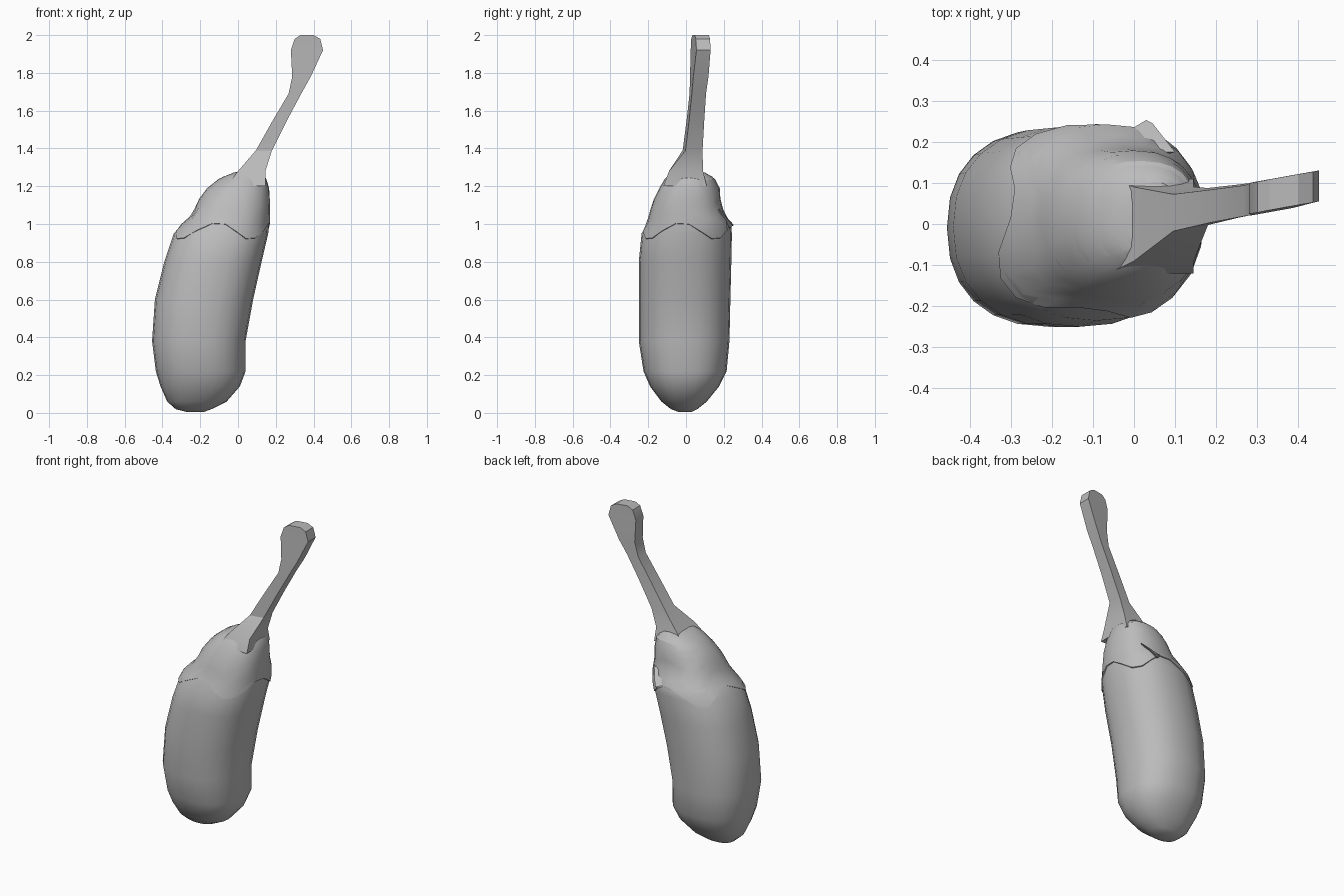
import bpy, bmesh
from math import cos, sin, pi, radians, copysign

if "Cube" in bpy.data.objects:
    bpy.data.objects.remove(bpy.data.objects["Cube"])

grey = bpy.data.materials.new("plain grey")
grey.use_nodes = True
grey.diffuse_color = (0.5, 0.5, 0.5, 1)
grey.node_tree.nodes["Principled BSDF"].inputs["Base Color"].default_value = (0.5, 0.5, 0.5, 1)

SIDES = 24

# Outline of the fruit: z, x min, x max, y min, y max
BODY = [
    (0.005, -0.27, -0.18, -0.04, 0.03),
    (0.02, -0.33, -0.14, -0.08, 0.06),
    (0.06, -0.375, -0.06, -0.13, 0.11),
    (0.14, -0.41, 0.01, -0.19, 0.175),
    (0.22, -0.435, 0.04, -0.225, 0.215),
    (0.38, -0.455, 0.04, -0.25, 0.23),
    (0.60, -0.44, 0.08, -0.25, 0.235),
    (0.80, -0.39, 0.125, -0.25, 0.24),
    (0.95, -0.34, 0.16, -0.235, 0.243),
    (1.01, -0.285, 0.163, -0.20, 0.235),
    (1.05, -0.235, 0.163, -0.19, 0.20),
    (1.12, -0.21, 0.163, -0.17, 0.177),
    (1.20, -0.15, 0.158, -0.13, 0.172),
    (1.25, -0.08, 0.14, -0.10, 0.14),
    (1.275, -0.01, 0.11, -0.07, 0.09),
]

# Stem outline: same columns; the y range is sheared along x
STEM = [
    (1.20, -0.06, 0.145, -0.12, 0.11),
    (1.28, 0.00, 0.145, -0.09, 0.09),
    (1.39, 0.095, 0.18, -0.01, 0.08),
    (1.55, 0.185, 0.26, 0.01, 0.09),
    (1.69, 0.268, 0.335, 0.025, 0.10),
    (1.78, 0.287, 0.385, 0.03, 0.11),
    (1.92, 0.28, 0.45, 0.04, 0.115),
    (1.98, 0.30, 0.435, 0.04, 0.115),
    (2.00, 0.33, 0.40, 0.04, 0.115),
]


def section(z):
    """Body outline interpolated at height z."""
    z = min(max(z, BODY[0][0]), BODY[-1][0])
    for a, b in zip(BODY, BODY[1:]):
        if z <= b[0]:
            t = (z - a[0]) / (b[0] - a[0])
            return [p + (q - p) * t for p, q in zip(a, b)]


def body_point(z, angle, grow=0.0):
    """Point on the slightly squared oval cross-section."""
    _, x0, x1, y0, y1 = section(z)
    c, s = cos(angle), sin(angle)
    c, s = (copysign(abs(v) ** 0.87, v) for v in (c, s))
    return ((x0 + x1) / 2 + c * ((x1 - x0) / 2 + grow),
            (y0 + y1) / 2 + s * ((y1 - y0) / 2 + grow), z)


def loft(name, rings, smooth_angle, cap_start=True):
    bm = bmesh.new()
    rows = [[bm.verts.new(p) for p in ring] for ring in rings]
    n = len(rows[0])
    for low, high in zip(rows, rows[1:]):
        for i in range(n):
            j = (i + 1) % n
            bm.faces.new((low[i], low[j], high[j], high[i]))
    if cap_start:
        bm.faces.new(rows[0][::-1])
    bm.faces.new(rows[-1])
    bmesh.ops.recalc_face_normals(bm, faces=bm.faces)
    mesh = bpy.data.meshes.new(name)
    bm.to_mesh(mesh)
    bm.free()
    mesh.materials.append(grey)
    obj = bpy.data.objects.new(name, mesh)
    bpy.context.collection.objects.link(obj)
    bpy.ops.object.select_all(action='DESELECT')
    obj.select_set(True)
    bpy.context.view_layer.objects.active = obj
    bpy.ops.object.shade_smooth_by_angle(angle=radians(smooth_angle))
    return obj


angles = [2 * pi * i / SIDES for i in range(SIDES)]

# Curved fruit body
loft("fruit_body", [[body_point(row[0], a) for a in angles] for row in BODY], 35)


# Leafy cap with a lobed lower hem
def hem(angle):
    return 0.96 + 0.045 * cos(4 * angle + 0.6)


def cap_ring(t, grow):
    return [body_point(hem(a) + (1.272 - hem(a)) * t, a, grow) for a in angles]


cap_rings = [cap_ring(0, -0.004)] + [
    cap_ring(t, 0.006) for t in (0.01, 0.15, 0.3, 0.5, 0.7, 0.88, 1)]
loft("leafy_cap", cap_rings, 30, cap_start=False)

# Pointed leaf standing off at the back
loft("back_leaf", [
    [(0.03, 0.253, 0.995), (0.045, 0.245, 0.99), (0.03, 0.235, 0.98)],
    [(-0.11, 0.17, 1.04), (0.10, 0.175, 1.08), (0.0, 0.15, 1.02)],
], 20)


# Four-sided stem flaring out to its cut end
def stem_ring(row):
    z, x0, x1, y0, y1 = row
    skew = 0.09 * (x1 - x0) if z > 1.3 else 0
    return [(x0, y0 - skew, z), (x1, y0 + skew, z),
            (x1, y1 + skew, z), (x0, y1 - skew, z)]


loft("stem", [stem_ring(row) for row in STEM], 25)
